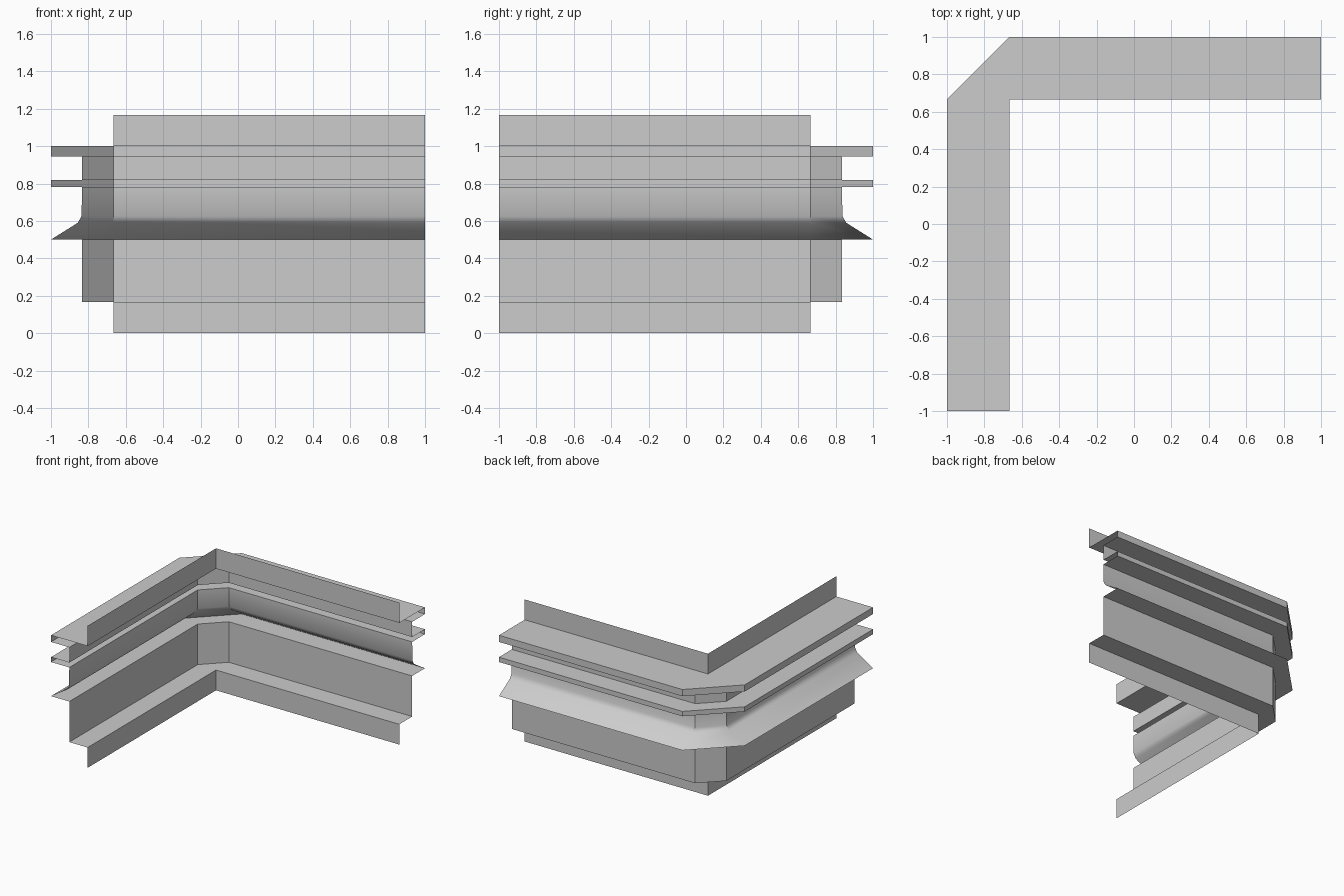
import bpy, bmesh, math

if "Cube" in bpy.data.objects:
    bpy.data.objects.remove(bpy.data.objects["Cube"], do_unlink=True)

INNER = 2 / 3       # distance of the inner corner from the centre
WALL = 1 / 6        # outward offset of the wall
RIM = 1 / 3         # outward offset of the ledges

# Moulding section: (outward offset, height), from bottom to top
section = [
    (0, 0), (0, WALL), (WALL, WALL),                        # foot and base step
    (WALL, 0.5), (RIM, 0.5),                                # lower wall and drip edge
    (0.19, 0.59), (0.17, 0.625),                            # flared slope
    (WALL, 0.78), (RIM, 0.78), (RIM, 0.82), (WALL, 0.82),   # thin ledge
    (WALL, 0.945), (RIM, 0.945), (RIM, 1), (0, 1),          # top ledge
    (0, 1 + WALL),                                          # upstand
]


def corner_path(offset):
    """Plan of the chamfered corner at one outward offset."""
    far = INNER + offset
    return [(1, far), (-INNER, far), (-far, INNER), (-far, -1)]


# Sweep the section round the corner as an open sheet
bm = bmesh.new()
rows = [[bm.verts.new((x, y, z)) for x, y in corner_path(d)] for d, z in section]
for low, high in zip(rows, rows[1:]):
    for i in range(len(low) - 1):
        bm.faces.new((low[i], low[i + 1], high[i + 1], high[i]))
# Close the sharp inner corner where the chamfer has no width
bmesh.ops.remove_doubles(bm, verts=bm.verts[:], dist=0.0001)

mesh = bpy.data.meshes.new("corner_cornice")
bm.to_mesh(mesh)
bm.free()
cornice = bpy.data.objects.new("corner_cornice", mesh)
bpy.context.collection.objects.link(cornice)

# Plain grey finish
grey = bpy.data.materials.new("light_grey")
grey.use_nodes = True
colour = (0.604, 0.604, 0.604, 1)
grey.diffuse_color = colour
grey.node_tree.nodes["Principled BSDF"].inputs["Base Color"].default_value = colour
mesh.materials.append(grey)

# Smooth the flared slope, keep the steps crisp
bpy.ops.object.select_all(action="DESELECT")
cornice.select_set(True)
bpy.context.view_layer.objects.active = cornice
bpy.ops.object.shade_smooth_by_angle(angle=math.radians(40))
